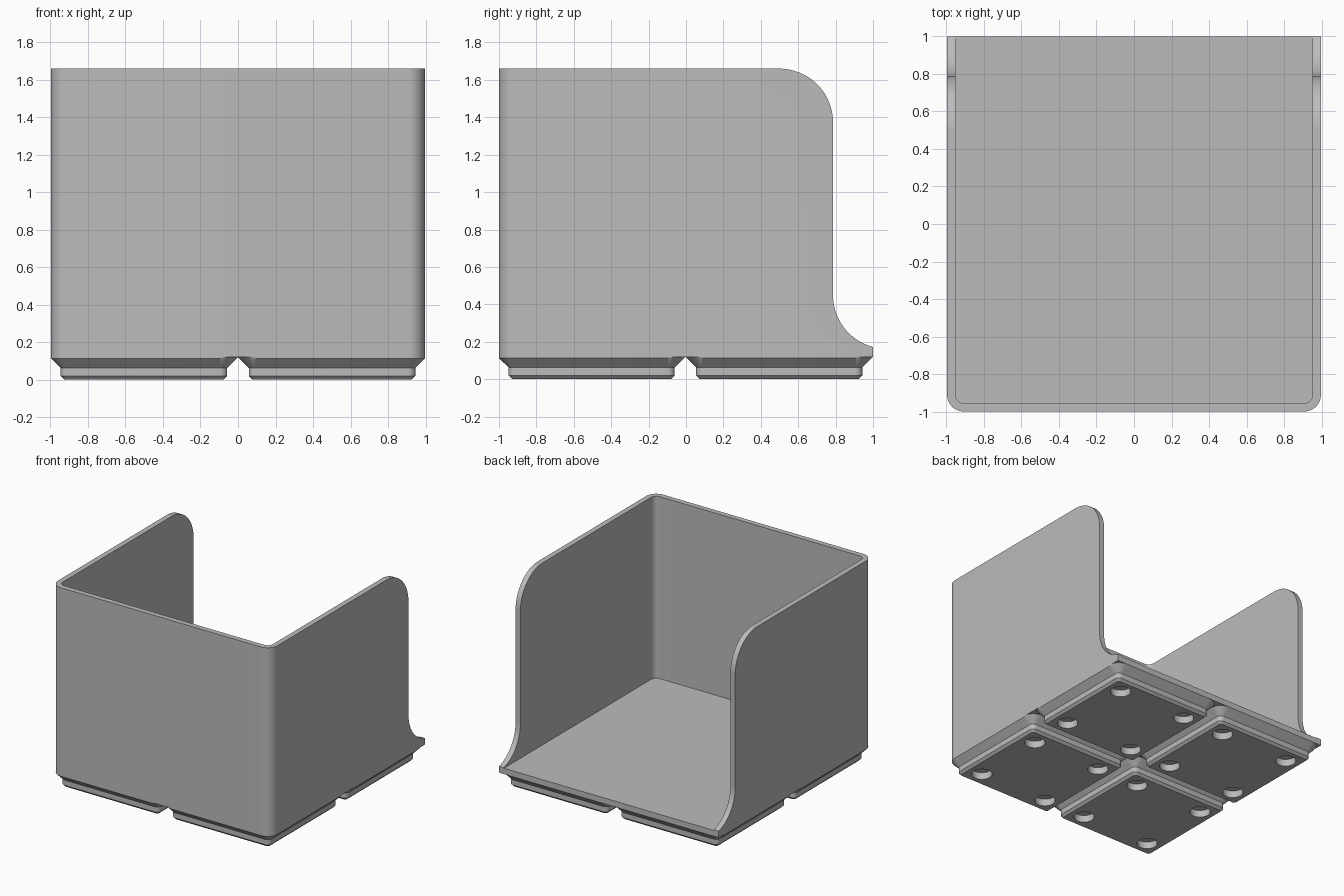
import bpy, bmesh
from math import sin, cos, pi, radians, sqrt
from mathutils import Vector, Matrix

cube = bpy.data.objects.get("Cube")
if cube:
    bpy.data.objects.remove(cube, do_unlink=True)

grey = bpy.data.materials.new("plain grey")
grey.use_nodes = True
GREY = (0.5, 0.5, 0.5, 1)
grey.diffuse_color = GREY
grey.node_tree.nodes["Principled BSDF"].inputs["Base Color"].default_value = GREY

HALF_X = 0.997       # outer half width
WALL = 0.044
CORNER = 0.09
BASE_Z, FLOOR_Z, TOP_Z = 0.119, 0.167, 1.66


def arc(cx, cy, r, start, end, n=16):
    steps = [radians(start + (end - start) * i / n) for i in range(n + 1)]
    return [(cx + r * cos(a), cy + r * sin(a)) for a in steps]


def make_object(name, bm):
    bmesh.ops.recalc_face_normals(bm, faces=bm.faces)
    mesh = bpy.data.meshes.new(name)
    bm.to_mesh(mesh)
    bm.free()
    mesh.materials.append(grey)
    obj = bpy.data.objects.new(name, mesh)
    bpy.context.collection.objects.link(obj)
    return obj


def loft(name, rings):
    """Closed solid through rings of equal point count."""
    bm = bmesh.new()
    loops = [[bm.verts.new(p) for p in ring] for ring in rings]
    n = len(loops[0])
    for a, b in zip(loops, loops[1:]):
        for i in range(n):
            j = (i + 1) % n
            bm.faces.new((a[i], a[j], b[j], b[i]))
    bm.faces.new(loops[0][::-1])
    bm.faces.new(loops[-1])
    return make_object(name, bm)


def activate(obj):
    bpy.ops.object.select_all(action='DESELECT')
    obj.select_set(True)
    bpy.context.view_layer.objects.active = obj


def cut(obj, cutter, operation):
    cutter.hide_render = True
    mod = obj.modifiers.new("cut", 'BOOLEAN')
    mod.operation, mod.solver, mod.object = operation, 'EXACT', cutter
    activate(obj)
    bpy.ops.object.modifier_apply(modifier=mod.name)
    bpy.data.objects.remove(cutter, do_unlink=True)


def smooth(obj):
    activate(obj)
    bpy.ops.object.shade_smooth_by_angle(angle=radians(30))


def tray_prism(name, inset, back, z0, z1):
    """Upright prism with rounded front corners and a square back."""
    x, y, r = HALF_X - inset, -1 + inset, CORNER - inset
    outline = arc(-x + r, y + r, r, 180, 270) + arc(x - r, y + r, r, 270, 360)
    outline += [(x, back), (-x, back)]
    return loft(name, [[(px, py, z) for px, py in outline] for z in (z0, z1)])


# Tray body: rounded block, trimmed to the swept side profile, then hollowed
body = tray_prism("tray_body", 0, 1, BASE_Z, TOP_Z)
R = 0.287
edge_y = 0.786
scoop_y = edge_y + R
scoop_z = 0.172 + sqrt(R * R - (scoop_y - 1) ** 2)
profile = [(-1.2, 0), (1, 0)]
profile += [p for p in reversed(arc(scoop_y, scoop_z, R, 180, 270, 40)) if p[0] < 0.999]
profile.insert(2, (1, 0.172))
profile += arc(edge_y - R, TOP_Z - R, R, 0, 90, 28)[:-1]
profile += [(edge_y - R, TOP_Z), (edge_y - R, 1.8), (-1.2, 1.8)]
cut(body, loft("side_profile", [[(x, y, z) for y, z in profile] for x in (-1.2, 1.2)]), 'INTERSECT')
cut(body, tray_prism("cavity", WALL, 1.2, FLOOR_Z, 1.9), 'DIFFERENCE')
smooth(body)

# Four stepped feet with round magnet recesses
PITCH, SHIFT_Y = 0.5015, -0.003
INNER = 0.406        # corner arc centre, shared by every level
LEVELS = [(0, 0.019), (0.019, 0.038), (0.062, 0.038), (0.113, 0.0895), (BASE_Z, 0.0955)]


def foot_ring(sx, sy, z, r):
    ring = []
    for k, (qx, qy) in enumerate([(1, 1), (-1, 1), (-1, -1), (1, -1)]):
        outer_front = qx == sx and qy == sy == -1
        radius = min(r, 0.0895) if outer_front else r
        for x, y in arc(qx * INNER, qy * INNER, radius, 90 * k, 90 * k + 90, 10):
            x += sx * PITCH
            y += sy * PITCH + SHIFT_Y
            ring.append((max(-HALF_X, min(HALF_X, x)), max(-1, y), z))
    return ring


for sx, side in ((1, "left"), (-1, "right")):
    for sy, end in ((-1, "front"), (1, "back")):
        foot = loft(f"foot_{end}_{side}", [foot_ring(sx, sy, z, r) for z, r in LEVELS])
        bm = bmesh.new()
        for hx in (-1, 1):
            for hy in (-1, 1):
                spot = Vector((sx * PITCH + hx * 0.31, sy * PITCH + SHIFT_Y + hy * 0.31, 0))
                bmesh.ops.create_cone(bm, cap_ends=True, segments=32, radius1=0.077,
                                      radius2=0.077, depth=0.114,
                                      matrix=Matrix.Translation(spot))
        cut(foot, make_object("magnet_recesses", bm), 'DIFFERENCE')
        smooth(foot)
